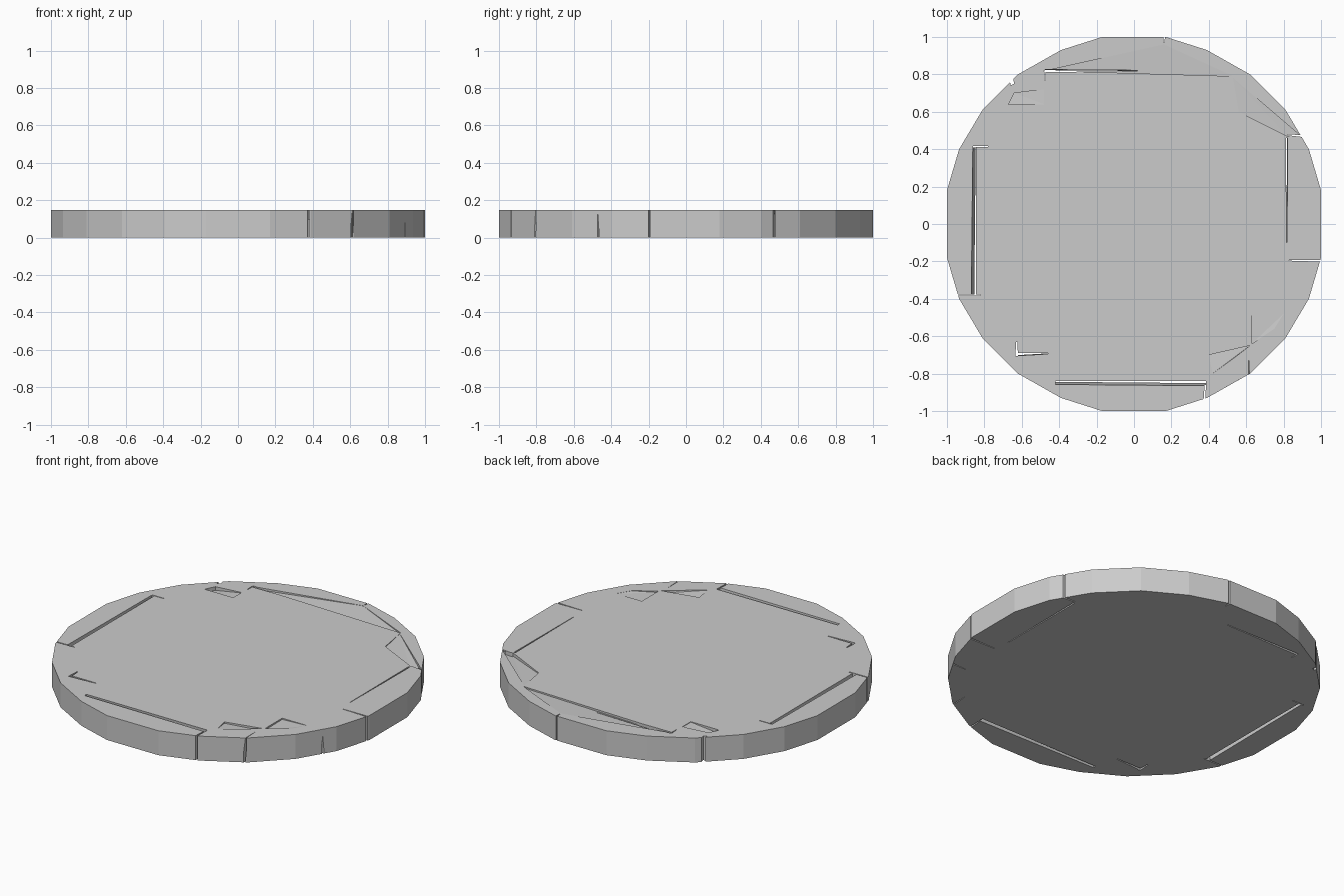
import bpy, bmesh

H = 0.147


def mesh_object(name, bm):
    bmesh.ops.recalc_face_normals(bm, faces=bm.faces)
    me = bpy.data.meshes.new(name)
    bm.to_mesh(me)
    bm.free()
    ob = bpy.data.objects.new(name, me)
    bpy.context.collection.objects.link(ob)
    return ob


def hull(name, pts):
    bm = bmesh.new()
    vs = [bm.verts.new(p) for p in pts]
    bmesh.ops.convex_hull(bm, input=vs)
    ob = mesh_object(name, bm)
    ob.hide_render = True
    return ob


def cut(target, cutter):
    mod = target.modifiers.new("cut", 'BOOLEAN')
    mod.operation = 'DIFFERENCE'
    mod.solver = 'EXACT'
    mod.object = cutter
    bpy.context.view_layer.objects.active = target
    bpy.ops.object.modifier_apply(modifier=mod.name)
    bpy.data.objects.remove(cutter)


def gap(target, top, dx=0.0, dy=0.0, bottom=-0.02):
    # narrow crack: outline on top, shifted outline at its floor
    cut(target, hull("crack_cutter", [(x, y, H + 0.001) for x, y in top] +
                     [(x + dx, y + dy, bottom) for x, y in top]))


def dent(target, pts):
    # shallow sloping chip: (x, y, depth) below the top surface
    cut(target, hull("chip_cutter", [(x, y, H - d) for x, y, d in pts] +
                     [(x, y, H + 0.05) for x, y, d in pts]))


# Faceted disc, outline from one mirrored quadrant
quad = [(1.0, 0.18), (0.935, 0.40), (0.81, 0.61), (0.62, 0.80), (0.39, 0.93), (0.17, 1.0)]
ring = quad + [(-x, y) for x, y in quad[::-1]]
ring += [(-x, -y) for x, y in ring]
bm = bmesh.new()
base = bm.faces.new([bm.verts.new((x, y, 0)) for x, y in ring])
ext = bmesh.ops.extrude_face_region(bm, geom=[base])
bmesh.ops.translate(bm, vec=(0, 0, H),
                    verts=[v for v in ext["geom"] if isinstance(v, bmesh.types.BMVert)])
disc = mesh_object("stone_disc", bm)

# Chips at the stepped corners of the paving
dent(disc, [(-0.48, 0.64, .003), (-0.67, 0.64, .022), (-0.64, 0.70, .022), (-0.48, 0.72, .003)])
dent(disc, [(0.53, 0.78, 0.001), (0.56, 0.60, .006), (0.82, 0.47, .02), (0.88, 0.48, .02), (0.66, 0.58, .01)])
dent(disc, [(-0.47, 0.82, .014), (0.53, 0.79, .008), (0.16, 0.96, .001), (0.0, 0.92, .001)])
dent(disc, [(0.40, -0.70, .008), (0.62, -0.65, .015), (0.53, -0.72, .004), (0.42, -0.80, .001)])
dent(disc, [(0.63, -0.48, .008), (0.63, -0.64, .01), (0.75, -0.56, .001), (0.80, -0.48, .001)])

# Wide slots between the paving and the rim stones
gap(disc, [(-0.87, -0.38), (-0.845, -0.38), (-0.845, 0.41), (-0.862, 0.41)], dx=0.018)
gap(disc, [(-0.42, -0.84), (-0.42, -0.858), (0.385, -0.865), (0.385, -0.84)], dy=0.016)
gap(disc, [(-0.475, 0.826), (-0.475, 0.812), (0.02, 0.818), (0.02, 0.822)], dy=-0.004)
gap(disc, [(0.813, 0.46), (0.822, 0.46), (0.818, -0.10), (0.815, -0.10)], dx=-0.004)

# Short cracks around the stepped corners
gap(disc, [(-0.63, -0.63), (-0.624, -0.63), (-0.62, -0.705), (-0.634, -0.705)])
gap(disc, [(-0.63, -0.69), (-0.63, -0.705), (-0.46, -0.695), (-0.46, -0.69)], dy=0.004)
gap(disc, [(-0.86, 0.41), (-0.86, 0.416), (-0.78, 0.416), (-0.78, 0.412)])
gap(disc, [(-0.48, 0.82), (-0.474, 0.82), (-0.474, 0.77), (-0.478, 0.77)])

# Joints between the rim stones, open on the side wall
gap(disc, [(0.83, -0.196), (0.83, -0.193), (1.02, -0.202), (1.02, -0.192)])
gap(disc, [(0.82, 0.475), (0.82, 0.479), (0.95, 0.473), (0.95, 0.459)])
gap(disc, [(0.378, -0.86), (0.384, -0.86), (0.382, -1.0), (0.368, -1.0)])
gap(disc, [(-0.82, -0.376), (-0.82, -0.382), (-1.0, -0.384), (-1.0, -0.376)])
gap(disc, [(-0.66, 0.74), (-0.64, 0.75), (-0.66, 0.84), (-0.67, 0.83)])
gap(disc, [(0.158, 0.97), (0.162, 0.97), (0.168, 1.02), (0.158, 1.02)])

# Tapered wedge joints on the front right rim
cut(disc, hull("wedge_cutter", [(0.612, -0.70, -.01), (0.612, -0.70, H + .01), (0.615, -0.9, H + .01),
                                (0.622, -0.9, H + .01), (0.598, -0.9, -.01), (0.61, -0.9, -.01)]))
cut(disc, hull("wedge_cutter", [(0.78, -0.472, 0), (0.78, -0.472, 0.12), (0.95, -0.472, 0.13),
                                (0.95, -0.475, -.01), (0.95, -0.462, -.01)]))
